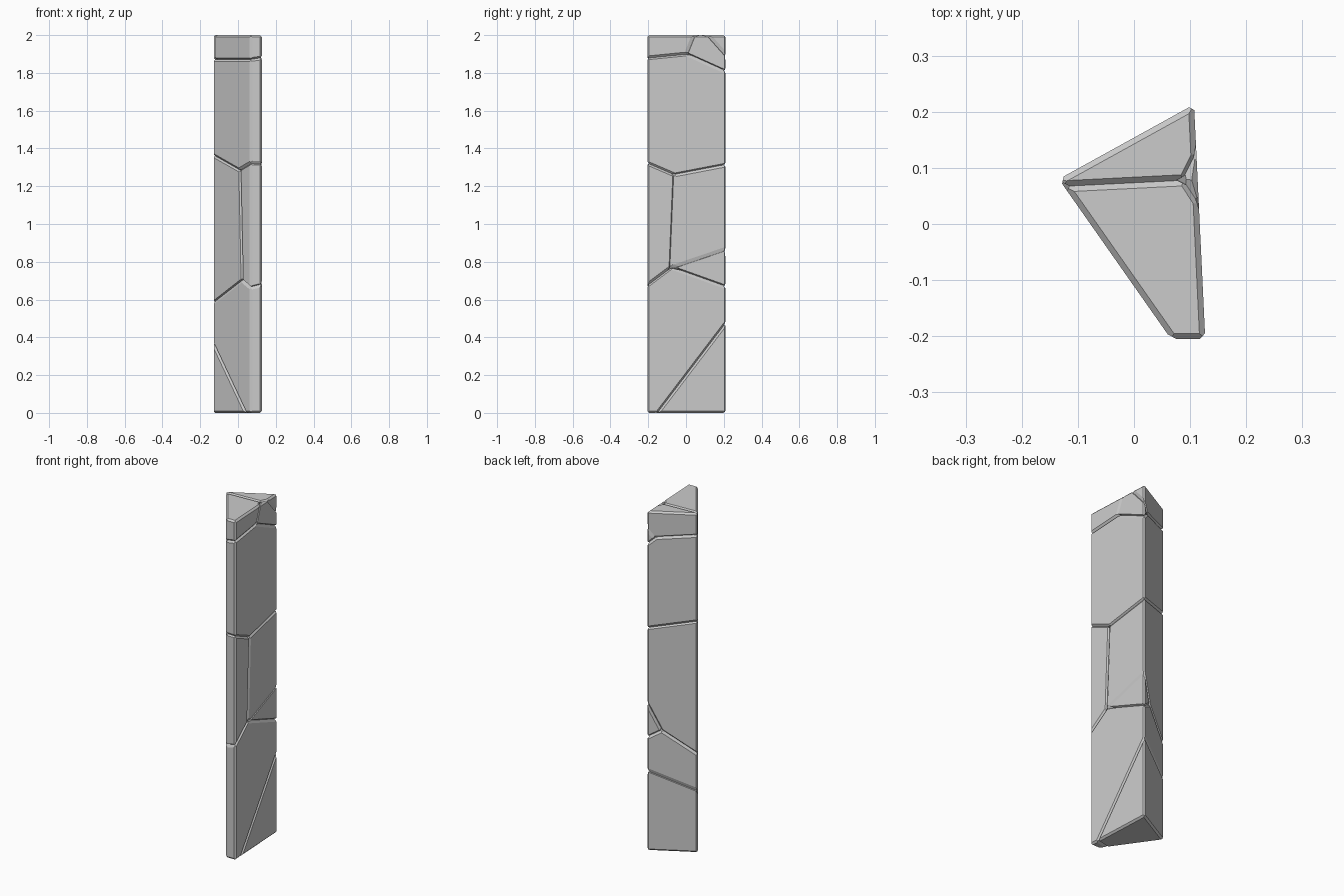
import bpy, bmesh
from mathutils import Vector

cube = bpy.data.objects.get("Cube")
if cube:
    bpy.data.objects.remove(cube, do_unlink=True)

# One plain stone grey
stone = bpy.data.materials.new("stone_grey")
stone.use_nodes = True
GREY = (0.6, 0.6, 0.6, 1)
stone.diffuse_color = GREY
stone.node_tree.nodes["Principled BSDF"].inputs["Base Color"].default_value = GREY

# Footprint of the shard, extruded to full height
TIP, BACK, FRONT_R, FRONT_L = [Vector(p) for p in
    ((-0.134, 0.08), (0.107, 0.213), (0.127, -0.205), (0.066, -0.205))]
HEIGHT, CHAMFER = 2.0, 0.01


def on_side(y, z):
    """Point on the long flat side at depth y."""
    p = FRONT_R.lerp(BACK, (y - FRONT_R.y) / (BACK.y - FRONT_R.y))
    return Vector((p.x, p.y, z))


def on_slant(x, z):
    """Point on the slanted front side at width x."""
    p = TIP.lerp(FRONT_L, (x - TIP.x) / (FRONT_L.x - TIP.x))
    return Vector((p.x, p.y, z))


def on_back(f, z):
    """Point on the back side, f from the back corner to the tip."""
    p = BACK.lerp(TIP, f)
    return Vector((p.x, p.y, z))


def plane(a, b, c):
    return a, (b - a).cross(c - a).normalized()


# Points where several cracks meet
low = on_side(-0.08, 0.77)
low_slant = on_slant(0.02, 0.70)
low_back = on_back(0.29, 0.71)
mid = on_side(-0.06, 1.26)
mid_slant = on_slant(0.01, 1.29)
high = on_side(0, 1.90)
high_back = on_back(0.18, 1.846)
crown = Vector((0.09, 0.078, HEIGHT))

# Crack planes, each shared by two neighbouring pieces
foot = plane(on_side(-0.15, 0), on_side(0.2, 0.46), on_back(1, 0.37))
lower_middle = plane(low_back, on_back(1, 0.58), low_slant)
lower_wedge = plane(low, on_side(0.2, 0.67), low_back)
wedge_middle = plane(low, on_side(0.2, 0.865), low_back)
lower_nose = plane(on_side(-0.2, 0.68), low, low_slant)
nose_middle = plane(mid, low, mid_slant)
middle_upper = plane(on_side(0.2, 1.31), mid, on_back(1, 1.365))
nose_upper = plane(on_side(-0.2, 1.32), mid, mid_slant)
upper_front = plane(on_side(-0.2, 1.88), high, on_back(1, 1.87))
upper_chip = plane(high, on_side(0.2, 1.81), high_back)
upper_rear = plane(on_back(1, 1.87), high_back, Vector((0.08, 0.08, 1.88)))
front_chip = plane(high, on_side(0.04, HEIGHT), crown)
chip_rear = plane(crown, on_side(0.12, HEIGHT), on_side(0.2, 1.91))
front_rear = plane(on_slant(-0.125, HEIGHT), crown, on_slant(-0.125, 1.88))

# Each piece: a point inside it and the cracks around it
PIECES = {
    "foot_corner": ((0.05, 0.1, 0.1), [foot]),
    "lower_block": ((0.05, 0, 0.5), [foot, lower_middle, lower_wedge, lower_nose]),
    "front_nose": ((0.08, -0.16, 1), [lower_nose, nose_middle, nose_upper]),
    "middle_block": ((0, 0.05, 1), [lower_middle, wedge_middle, nose_middle, middle_upper]),
    "back_wedge": ((0.09, 0.15, 0.76), [lower_wedge, wedge_middle]),
    "upper_block": ((0.04, 0, 1.6),
                    [middle_upper, nose_upper, upper_front, upper_chip, upper_rear]),
    "top_front": ((0.06, -0.08, 1.95), [upper_front, front_chip, front_rear]),
    "top_chip": ((0.1, 0.1, 1.93), [upper_chip, front_chip, chip_rear]),
    "top_rear": ((0.03, 0.12, 1.95), [upper_rear, chip_rear, front_rear]),
}


def cut(bm, point, normal):
    """Slice away everything on the normal side and close the hole."""
    result = bmesh.ops.bisect_plane(
        bm, geom=bm.verts[:] + bm.edges[:] + bm.faces[:], dist=1e-6,
        plane_co=point, plane_no=normal, clear_outer=True)
    rim = [e for e in result["geom_cut"]
           if isinstance(e, bmesh.types.BMEdge) and e.is_valid and e.is_boundary]
    if len(rim) > 2:
        bmesh.ops.holes_fill(bm, edges=rim, sides=0)
        bmesh.ops.recalc_face_normals(bm, faces=bm.faces[:])


def chamfer_planes(bm):
    """A bevel plane for every edge of a convex piece."""
    planes = []
    for e in bm.edges:
        if len(e.link_faces) != 2 or e.calc_length() < 1e-4:
            continue
        a, b = e.link_faces
        if a.normal.angle(b.normal, 0) < 0.15:
            continue
        middle = (e.verts[0].co + e.verts[1].co) / 2
        along = (e.verts[1].co - e.verts[0].co).normalized()
        inward = a.normal.cross(along)
        if inward.dot(a.calc_center_median() - middle) < 0:
            inward.negate()
        planes.append((middle + inward * CHAMFER, (a.normal + b.normal).normalized()))
    return planes


def build_piece(name, seed, cracks):
    bm = bmesh.new()
    base = bm.faces.new([bm.verts.new((p.x, p.y, 0))
                         for p in (TIP, BACK, FRONT_R, FRONT_L)])
    walls = bmesh.ops.extrude_face_region(bm, geom=[base])["geom"]
    bmesh.ops.translate(bm, vec=(0, 0, HEIGHT),
                        verts=[v for v in walls if isinstance(v, bmesh.types.BMVert)])
    if len(bm.faces) == 5:
        bm.faces.new([v for v in base.verts])
    bmesh.ops.recalc_face_normals(bm, faces=bm.faces[:])
    for point, normal in cracks:
        inside = (Vector(seed) - point).dot(normal) < 0
        cut(bm, point, normal if inside else -normal)
    bmesh.ops.remove_doubles(bm, verts=bm.verts[:], dist=1e-5)
    bm.normal_update()
    for point, normal in chamfer_planes(bm):
        cut(bm, point, normal)
    bmesh.ops.remove_doubles(bm, verts=bm.verts[:], dist=1e-5)
    bmesh.ops.recalc_face_normals(bm, faces=bm.faces[:])
    mesh = bpy.data.meshes.new(name)
    bm.to_mesh(mesh)
    bm.free()
    mesh.materials.append(stone)
    bpy.context.collection.objects.link(bpy.data.objects.new(name, mesh))


for name, (seed, cracks) in PIECES.items():
    build_piece(name, seed, cracks)
